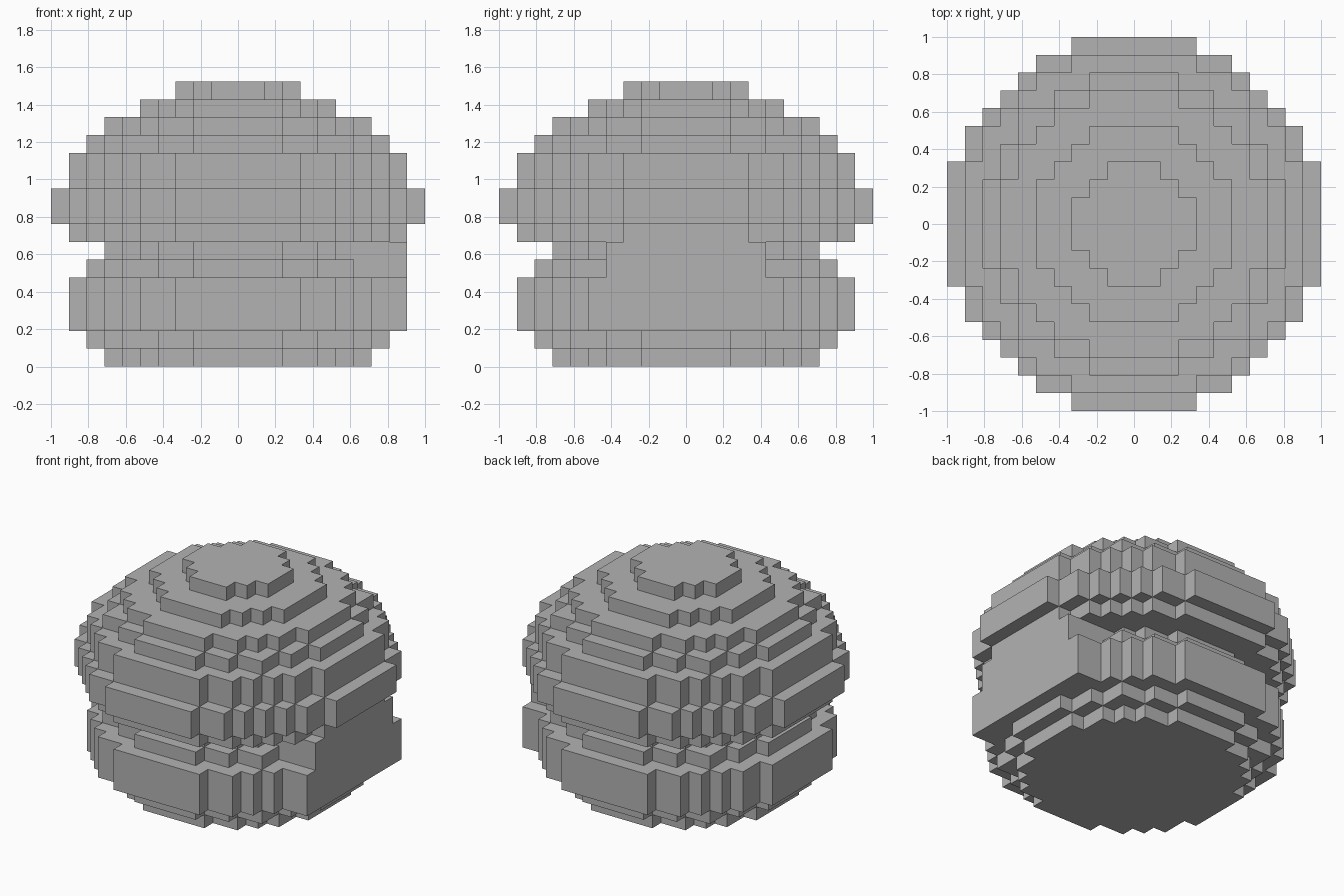
import bpy
import bmesh
from math import radians
from mathutils import Vector

old = bpy.data.objects.get("Cube")
if old:
    bpy.data.objects.remove(old, do_unlink=True)

CELL = 2 / 21

# Reach in whole cells of each stepped round layer, bottom to top
LAYERS = [7, 8, 9, 9, 9, 8, 7, 9, 10, 10, 9, 9, 8, 7, 5, 3]

# Plain grey
grey = bpy.data.materials.new("grey")
grey.use_nodes = True
colour = (0.45, 0.45, 0.45, 1)
grey.diffuse_color = colour
grey.node_tree.nodes["Principled BSDF"].inputs["Base Color"].default_value = colour


def box_cells(xs, ys, zs):
    return {(x, y, z) for x in xs for y in ys for z in zs}


def disc_cells(reach, z):
    span = range(-reach, reach + 1)
    return {(x, y, z) for x in span for y in span
            if x * x + y * y <= (reach + 0.5) ** 2}


def build_shell(name, cells, material):
    """Skin a set of cells with only its exposed faces."""
    bm = bmesh.new()
    for cell in cells:
        for axis in range(3):
            for sign in (-1, 1):
                n = Vector((0, 0, 0))
                n[axis] = sign
                if tuple(int(c + d) for c, d in zip(cell, n)) in cells:
                    continue
                u = Vector((0, 0, 0))
                u[(axis + 1) % 3] = 0.5
                v = n.cross(u)
                mid = Vector(cell) + n / 2 + Vector((0, 0, 0.5))
                corners = (mid - u - v, mid + u - v, mid + u + v, mid - u + v)
                bm.faces.new([bm.verts.new(c * CELL) for c in corners])
    bmesh.ops.remove_doubles(bm, verts=bm.verts, dist=CELL / 100)
    # Merge the flat areas into whole faces
    bmesh.ops.dissolve_limit(bm, angle_limit=radians(1),
                             verts=bm.verts, edges=bm.edges)
    mesh = bpy.data.meshes.new(name)
    bm.to_mesh(mesh)
    bm.free()
    mesh.materials.append(material)
    obj = bpy.data.objects.new(name, mesh)
    bpy.context.collection.objects.link(obj)
    return obj


# Stepped round base, waist and dome
cells = set()
for z, reach in enumerate(LAYERS):
    cells |= disc_cells(reach, z)

# Flat bridge on the left side, joining base and dome
cells |= box_cells(range(6, 10), range(-5, 6), range(2, 5))
cells |= box_cells(range(6, 10), range(-4, 5), range(5, 7))

build_shell("stepped_dome_body", cells, grey)
